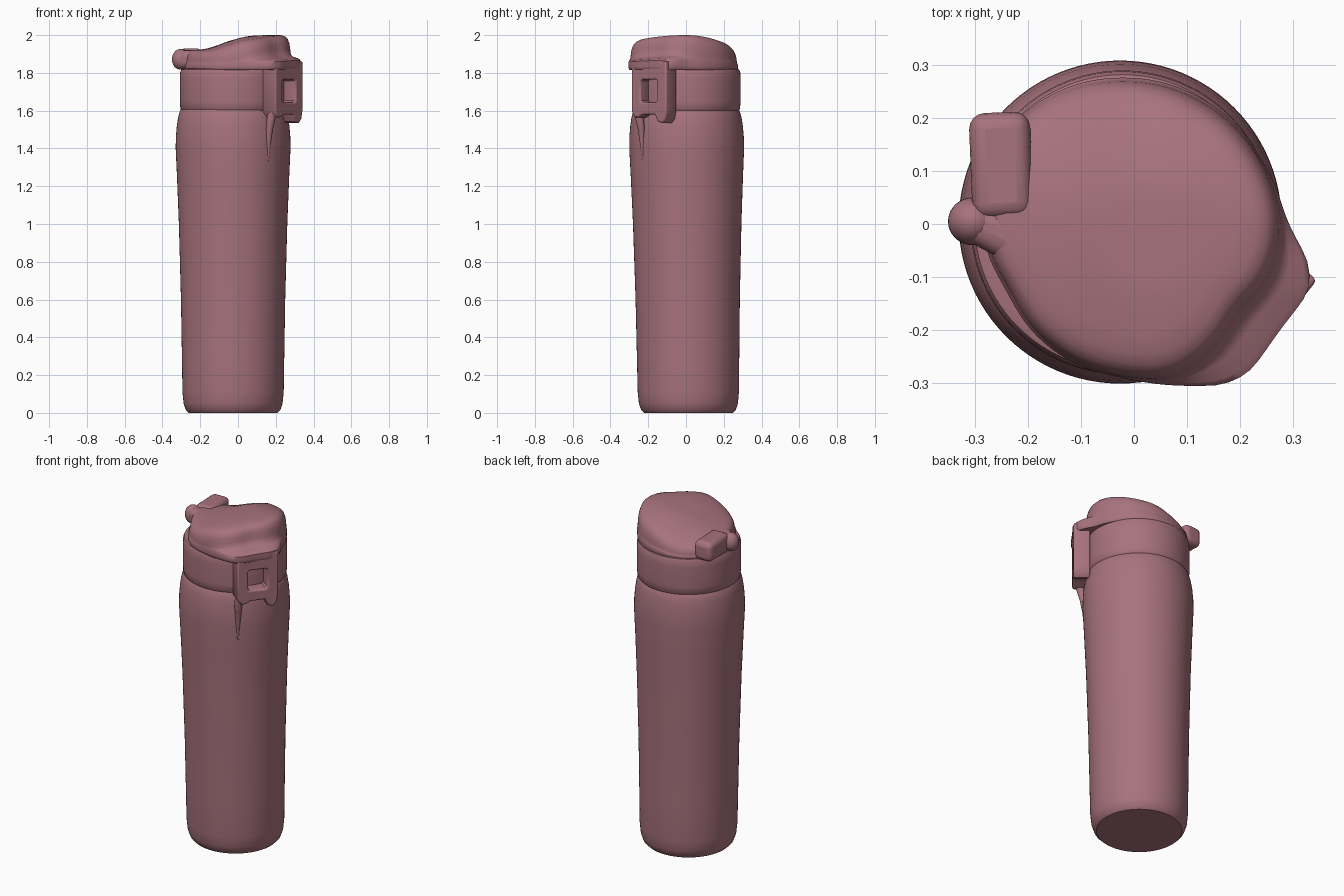
import bpy, bmesh, math
from mathutils import Vector

if "Cube" in bpy.data.objects:
    bpy.data.objects.remove(bpy.data.objects["Cube"])

mat = bpy.data.materials.new("dusty_pink")
mat.diffuse_color = (0.39, 0.17, 0.205, 1)
mat.use_nodes = True
mat.node_tree.nodes["Principled BSDF"].inputs["Base Color"].default_value = mat.diffuse_color
CX, CY = -0.022, 0.003
SEG = 96


def finish(ob, angle=40):
    ob.data.materials.clear()
    ob.data.materials.append(mat)
    bpy.ops.object.select_all(action='DESELECT')
    ob.select_set(True)
    bpy.context.view_layer.objects.active = ob
    bpy.ops.object.shade_smooth_by_angle(angle=math.radians(angle))
    return ob


def loft(name, rings, angle=40):
    """Skin a stack of closed rings and cap both ends."""
    bm = bmesh.new()
    vr = [[bm.verts.new(p) for p in ring] for ring in rings]
    for a, b in zip(vr, vr[1:]):
        n = len(a)
        for i in range(n):
            j = (i + 1) % n
            bm.faces.new((a[i], a[j], b[j], b[i]))
    bm.faces.new(vr[0][::-1])
    bm.faces.new(vr[-1])
    bmesh.ops.recalc_face_normals(bm, faces=bm.faces)
    me = bpy.data.meshes.new(name)
    bm.to_mesh(me)
    bm.free()
    ob = bpy.data.objects.new(name, me)
    bpy.context.collection.objects.link(ob)
    return finish(ob, angle)


def circle(r, z, cx=CX, cy=CY):
    return [(cx + r * math.cos(2 * math.pi * i / SEG),
             cy + r * math.sin(2 * math.pi * i / SEG), z) for i in range(SEG)]


# Bottle body: slightly flared, rounded base and shoulder, leaning a touch
body = [(0.235, 0), (0.25, 0.015), (0.262, 0.05), (0.268, 0.11), (0.271, 0.3),
        (0.276, 0.6), (0.287, 1.0), (0.297, 1.25), (0.304, 1.4), (0.303, 1.46),
        (0.298, 1.52), (0.291, 1.565), (0.283, 1.595), (0.277, 1.605)]
loft("bottle_body", [circle(r, z, CX - 0.004, CY + 0.01 * (1 - z / 1.5))
                     for r, z in body])

# Collar band between body and lid
collar = [(0.27, 1.59), (0.277, 1.602), (0.283, 1.61), (0.286, 1.65),
          (0.286, 1.77), (0.284, 1.805), (0.278, 1.818), (0.268, 1.822)]
loft("collar_band", [circle(r, z) for r, z in collar])


# Lid: outlines as angle -> radius, a low lip and a narrower upper dome
UPPER = [(-180, .262), (-150, .245), (-120, .265), (-90, .288), (-72, .308),
         (-58, .30), (-37, .275), (-20, .298), (0, .303), (25, .287), (60, .275),
         (90, .27), (125, .275), (155, .28), (180, .262)]
LOWER = [(-180, .265), (-150, .25), (-120, .27), (-90, .288), (-75, .312),
         (-63, .34), (-54, .37), (-34, .354), (-16, .378), (-9, .345), (0, .308),
         (25, .288), (60, .279), (90, .275), (125, .278), (155, .28), (180, .265)]


def radius(table, deg):
    for (a, ra), (b, rb) in zip(table, table[1:]):
        if a <= deg <= b:
            return ra + (rb - ra) * (deg - a) / (b - a)
    return table[0][1]


def smooth_radius(table, deg):
    return sum(radius(table, (deg + d + 180) % 360 - 180)
               for d in (-6, -3, 0, 3, 6)) / 5


def lid_top(x, y):
    t = min(1, max(0, (x + 0.22) / 0.30))
    z = 1.922 + 0.078 * t * t * (3 - 2 * t)
    z -= (1.0 if y > 0 else 0.4) * y * y
    d = math.hypot(x - 0.03, y + 0.02)
    return z - 0.004 * min(1, max(0, (0.09 - d) / 0.03))


def lid_ring(blend, scale, h):
    pts = []
    for i in range(SEG):
        deg = 360 * i / SEG - 180
        lo, up = smooth_radius(LOWER, deg), smooth_radius(UPPER, deg)
        r = (lo + (up - lo) * blend) * scale
        x = CX + r * math.cos(math.radians(deg))
        y = r * math.sin(math.radians(deg))
        pts.append((x, y, 1.815 + (lid_top(x, y) - 1.815) * h))
    return pts


lid = [(0, .975, 0), (0, .995, .05), (0, 1, .12), (0, 1, .29), (.15, .995, .34),
       (.6, .995, .38), (.9, .995, .45), (1, .99, .6), (1, .975, .76),
       (1, .945, .89), (1, .90, .96), (1, .83, 1), (1, .7, 1), (1, .55, 1),
       (1, .4, 1), (1, .25, 1), (1, .12, 1), (1, .03, 1)]
loft("lid", [lid_ring(*k) for k in lid], 50)


# Latch: open frame on the front right with two hanging legs
def spline(curve, pts):
    s = curve.splines.new('POLY')
    s.points.add(len(pts) - 1)
    for p, (x, y) in zip(s.points, pts):
        p.co = (x, y, 0, 1)
    s.use_cyclic_u = True


cu = bpy.data.curves.new("latch_frame", 'CURVE')
cu.dimensions = '2D'
cu.fill_mode = 'BOTH'
cu.extrude = 0.036
cu.bevel_depth = 0.01
cu.bevel_resolution = 2
spline(cu, [(-.108, 1.85), (.108, 1.85), (.108, 1.60), (.10, 1.56), (.085, 1.545),
            (.065, 1.55), (.045, 1.59), (-.045, 1.59), (-.07, 1.575),
            (-.09, 1.575), (-.108, 1.60)])
spline(cu, [(-.065, 1.76), (-.05, 1.775), (.05, 1.775), (.065, 1.76),
            (.065, 1.65), (.05, 1.635), (-.05, 1.635), (-.065, 1.65)])
latch = bpy.data.objects.new("latch_frame", cu)
bpy.context.collection.objects.link(latch)
ang = math.radians(52)
out = Vector((math.sin(ang), -math.cos(ang), 0))
latch.rotation_euler = (math.pi / 2, 0, ang)
latch.location = Vector((0.272, -0.198, 0)) - out * 0.046
bpy.context.view_layer.objects.active = latch
latch.select_set(True)
bpy.ops.object.convert(target='MESH')
finish(bpy.context.view_layer.objects.active)

# Thin tapering ridge trailing down from the latch
ridge = [(0.012, 1.61, .02), (0.024, 1.57, .012), (0.018, 1.5, .002),
         (0.012, 1.42, -.004), (0.003, 1.32, -.006)]
loft("latch_ridge", [circle(r, z, 0.165 + d, -0.235 - d) for r, z, d in ridge])


# Hinge tab and its rounded knob on the left
def rounded_box(name, loc, size, rot=0, bevel=0.03):
    bpy.ops.mesh.primitive_cube_add(size=1, location=loc, rotation=(0, 0, rot))
    ob = bpy.context.object
    ob.name = name
    ob.scale = size
    bpy.ops.object.transform_apply(location=False, rotation=False, scale=True)
    m = ob.modifiers.new("round", 'BEVEL')
    m.width = bevel
    m.segments = 4
    return finish(ob)


rounded_box("hinge_tab", (-0.25, 0.11, 1.872), (0.115, 0.2, 0.115), 0.04)
rounded_box("hinge_arm", (-0.255, -0.015, 1.87), (0.16, 0.085, 0.1), 0.55 - math.pi / 3, 0.035)
bpy.ops.mesh.primitive_uv_sphere_add(segments=32, ring_count=16, radius=1,
                                     location=(-0.303, 0.005, 1.872))
knob = bpy.context.object
knob.name = "hinge_knob"
knob.scale = (0.047, 0.045, 0.055)
finish(knob)
